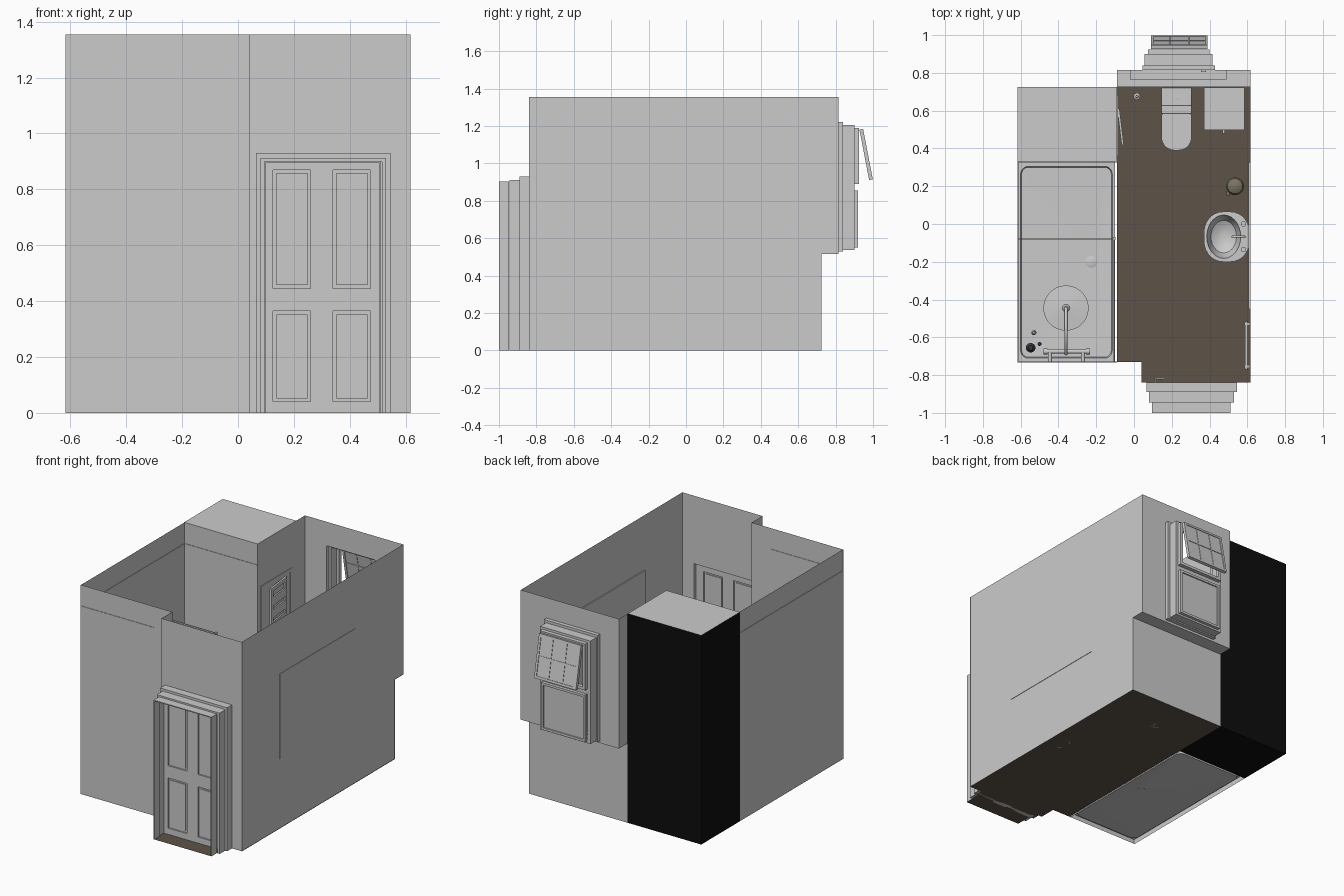
import bpy, bmesh, math
from mathutils import Matrix

if "Cube" in bpy.data.objects:
    bpy.data.objects.remove(bpy.data.objects["Cube"])

def mat(name, r, g, b):
    m = bpy.data.materials.new(name)
    m.diffuse_color = (r, g, b, 1)
    m.use_nodes = True
    m.node_tree.nodes["Principled BSDF"].inputs["Base Color"].default_value = m.diffuse_color
    return m

BROWN = mat("brown_floor", .11, .085, .065)
BLACK = mat("black", .004, .004, .004)
TILE = mat("tile", .62, .62, .62)
OLIVE = mat("olive", .2, .18, .12)
DARK = mat("dark_plastic", .04, .04, .05)
BLUE = mat("blue_plastic", .05, .15, .5)
W, H, YB, YF = .617, 1.355, .725, -.73
smooth = []

def finish(name, bm, m=None, soft=False):
    me = bpy.data.meshes.new(name)
    bm.to_mesh(me)
    bm.free()
    ob = bpy.data.objects.new(name, me)
    bpy.context.collection.objects.link(ob)
    if m:
        me.materials.append(m)
    if soft:
        smooth.append(ob)
    return ob

def boxes(name, items, m=None, bevel=0):
    """Boxes given as x0, x1, y0, y1, z0, z1, joined in one object."""
    bm = bmesh.new()
    for x0, x1, y0, y1, z0, z1 in items:
        M = Matrix.Translation(((x0+x1)/2, (y0+y1)/2, (z0+z1)/2)) @ Matrix.Diagonal((x1-x0, y1-y0, z1-z0, 1))
        bmesh.ops.create_cube(bm, size=1, matrix=M)
    ob = finish(name, bm, m)
    if bevel:
        b = ob.modifiers.new("bevel", 'BEVEL')
        b.width, b.segments = bevel, 3
        smooth.append(ob)
    return ob

def sheets(name, items, m=None):
    """Flat rectangles: ranges with one zero-width axis."""
    bm = bmesh.new()
    for x0, x1, y0, y1, z0, z1 in items:
        if z0 == z1:
            p = [(x0, y0, z0), (x1, y0, z0), (x1, y1, z0), (x0, y1, z0)]
        else:
            p = [(x0, y0, z0), (x1, y1, z0), (x1, y1, z1), (x0, y0, z1)]
        bm.faces.new([bm.verts.new(v) for v in p])
    return finish(name, bm, m)

def frame(x0, x1, y0, y1, z0, z1, w, bottom=True):
    f = [(x0, x0+w, y0, y1, z0, z1), (x1-w, x1, y0, y1, z0, z1), (x0+w, x1-w, y0, y1, z1-w, z1)]
    return f + ([(x0+w, x1-w, y0, y1, z0, z0+w)] if bottom else [])

def holed(x0, x1, y, z0, z1, a0, a1, b0, b1):
    """Wall rectangles around an opening a0..a1 by b0..b1."""
    return [(x0, a0, y, y, z0, z1), (a1, x1, y, y, z0, z1), (a0, a1, y, y, b1, z1)] + (
        [(a0, a1, y, y, z0, b0)] if b0 > z0 else [])

def ring(x0, x1, y0, y1, rx, ry, z, n=8):
    pts = []
    for q, (cx, cy) in enumerate([(x1-rx, y1-ry), (x0+rx, y1-ry), (x0+rx, y0+ry), (x1-rx, y0+ry)]):
        for i in range(n):
            a = (q + i/(n-1)*.999) * math.pi/2
            pts.append((cx+rx*math.cos(a), cy+ry*math.sin(a), z))
    return pts

def loft(name, loops, m=None, start=True, end=True):
    bm = bmesh.new()
    vs = [[bm.verts.new(p) for p in l] for l in loops]
    for a, b in zip(vs, vs[1:]):
        for i in range(len(a)):
            j = (i+1) % len(a)
            bm.faces.new((a[i], a[j], b[j], b[i]))
    if start:
        bm.faces.new(vs[0][::-1])
    if end:
        bm.faces.new(vs[-1])
    return finish(name, bm, m, True)

def turned(name, cx, cy, profile, m=None):
    return loft(name, [ring(cx-r, cx+r, cy-r, cy+r, r, r, z) for r, z in profile], m)

def tube(name, pts, r):
    cu = bpy.data.curves.new(name, 'CURVE')
    cu.dimensions, cu.bevel_depth, cu.bevel_resolution, cu.use_fill_caps = '3D', r, 3, True
    s = cu.splines.new('POLY')
    s.points.add(len(pts)-1)
    for p, c in zip(s.points, pts):
        p.co = (*c, 1)
    ob = bpy.data.objects.new(name, cu)
    bpy.context.collection.objects.link(ob)

# Walls, floor and window ledge
sheets("floor", [(-.09, W, YF, YB, 0, 0), (.04, W, -.84, YF, 0, 0), (.065, .545, -.89, -.84, 0, 0),
                 (.08, .53, -.945, -.89, 0, 0), (.095, .51, -1, -.945, 0, 0)], BROWN)
sheets("right_wall", [(W-.003, W-.003, -.84, YB, 0, H), (W-.003, W-.003, YB, .815, .515, H)])
sheets("left_wall", [(-W+.003, -W+.003, YF, .33, 0, H)])
sheets("front_wall", [(-W, .04, YF, YF, 0, H), (.04, .04, -.84, YF, 0, H)]
       + holed(.04, W, -.84, 0, H, .08, .53, 0, .915))
sheets("back_wall", [(-.09, W, YB, YB, 0, .515), (-.09, -.09, YB, .815, .515, H)]
       + holed(-.09, W, .815, .515, H, .06, .41, .54, 1.2))
sheets("window_ledge", [(-.09, W, YB, .815, .515, .515)])
boxes("ledge_board", [(-.02, .49, .765, .815, .516, .524)])

# Boxed-in corner column, dark on its outer sides
sheets("column_faces", [(-W, -.09, .33, .33, 0, H), (-.09, -.09, .33, YB, 0, H), (-W, -.09, .33, YB, H, H)])
sheets("column_outer", [(-W, -.09, YB, YB, 0, H), (-W, -W, .33, YB, 0, H), (-W, -.09, .33, YB, 0, 0)], BLACK)

# Shower wall tiles and mirror
boxes("shower_tiles", [(-W, -.09, YF-.003, YF+.003, .03, 1.22), (-W, -W+.006, YF, .33, .03, 1.22),
                       (-W+.006, -.09, .326, .329, .03, 1.22)], TILE)
boxes("mirror", [(W-.01, W, -.45, .325, .45, 1.0)])

# Front door in a stepped lining
boxes("door_lining", frame(.065, .545, -.89, -.84, 0, .93, .015, False)
      + frame(.08, .53, -.945, -.89, 0, .912, .015, False) + frame(.095, .51, -1, -.945, 0, .902, .006, False))
boxes("door_leaf", [(.08, .53, -.885, -.87, 0, .915)]
      + [(a, b, -.895, -.86, 0, .912) for a, b in ((.08, .125), (.26, .34), (.475, .53))]
      + [(a, b, -.895, -.86, c, d) for a, b in ((.125, .26), (.34, .475)) for c, d in ((0, .04), (.365, .445), (.87, .912))])
for i, x in enumerate((.125, .34)):
    for j, (z0, z1) in enumerate(((.04, .365), (.445, .87))):
        boxes(f"door_panel_{i}{j}", [(x+.012, x+.123, -.891, -.864, z0+.012, z1-.012)])
boxes("door_handle", [(.1, .125, -.86, -.85, .38, .46)])
tube("door_lever", [(.112, -.86, .43), (.112, -.82, .43), (.165, -.82, .43)], .006)

# Back window: casing, fixed lower sash and top-hung upper sash
boxes("window_casing", frame(.045, .43, .815, .84, .53, 1.222, .02) + frame(.055, .415, .84, .9, .538, 1.205, .022))
boxes("lower_sash", frame(.08, .395, .9, .92, .55, .855, .015) + [(.095, .38, .906, .912, .565, .84)])
boxes("upper_sash_frame", frame(.075, .4, .9, .925, .89, 1.19, .018))
boxes("window_transom", [(.075, .4, .86, .9, .855, .89)])
sash = boxes("open_sash", frame(.09, .39, -.01, .01, -.275, 0, .015) + [(.1, .38, -.006, .006, -.265, -.01)]
             + [(x-.003, x+.003, -.009, .009, -.265, -.01) for x in (.19, .29)]
             + [(.1, .38, -.009, .009, -.14, -.134)])
sash.location, sash.rotation_euler = (0, .937, 1.183), (.19, 0, 0)
boxes("window_latch", [(.355, .38, .805, .83, .85, .865)])

# Slatted cupboard door, ajar on the column
boxes("cupboard_frame", frame(-.32/2, .32/2, -.004, .004, -.27, .27, .02)).matrix_world = \
    Matrix.Translation((-.09, .52, .8)) @ Matrix.Rotation(math.pi/2, 4, 'Z')
door = boxes("cupboard_door", frame(0, .195, -.006, .006, .55, 1.04, .025)
             + [(.025, .17, -.005, .005, .6+i*.08, .655+i*.08) for i in range(5)])
door.location, door.rotation_euler = (-.083, .612, 0), (0, 0, -math.pi/2+.12)

# Shower tray with floor falling to the drain
dr = (-.262, -.19, -.236, -.164, .036, .036)
loft("shower_tray", [ring(-W, -.1, YF, .33, .002, .002, z) for z in (0, .03)]
     + [ring(-.6, -.115, -.71, .305, .04, .04, .03), ring(-.595, -.12, -.705, .3, .036, .036, .014), ring(*dr, .004)],
     None, False, True)
turned("drain_cover", -.226, -.2, [(.03, .003), (.03, .008), (.026, .01)])

# Glass screen with stay bar
boxes("shower_screen", [(-.108, -.102, YF, -.075, .03, .93)])
boxes("screen_post", [(-.11, -.098, -.085, -.07, .03, .935)])
boxes("stay_bar", [(-W, -.1, -.083, -.077, .925, .933)])

# Mixer bar, riser and rain head
tube("mixer_bar", [(-.475, -.675, .5), (-.24, -.675, .5)], .011)
for i, x in enumerate((-.445, -.27)):
    tube(f"mixer_inlet_{i}", [(x, -.73, .5), (x, -.675, .5)], .011)
for i, x in enumerate((-.48, -.255)):
    tube(f"mixer_knob_{i}", [(x, -.675, .5), (x+.022, -.675, .5)], .015)
tube("shower_riser", [(-.36, -.675, .5), (-.36, -.69, .97), (-.36, -.445, .97), (-.36, -.445, .95)], .008)
turned("shower_head", -.36, -.445, [(.118, .935), (.12, .939), (.12, .945), (.02, .953), (.012, .96)])

# Bottles on the tray
for n, x, y, r, h, m in (("dark", -.547, -.655, .025, .1, DARK), ("blue", -.5, -.635, .01, .08, BLUE), ("pale", -.53, -.575, .013, .08, None)):
    turned(n+"_bottle", x, y, [(r, .014), (r, h), (r*.5, h+.015), (r*.5, h+.03)], m)

# Toilet
loft("toilet_pan", [ring(.17, .28, .45, .7, .05, .05, 0), ring(.17, .28, .44, .7, .05, .05, .08),
                    ring(.15, .3, .395, .7, .074, .074, .15), ring(.15, .3, .395, .7, .074, .074, .175)])
loft("toilet_seat", [ring(.145, .305, .39, .63, r, r, z) for r, z in ((.079, .177), (.079, .192), (.07, .196))])
boxes("seat_hinge", [(.145, .305, .585, .63, .175, .205)], None, .004)
boxes("cistern", [(.15, .3, .632, .72, .175, .35)], None, .008)
boxes("cistern_lid", [(.145, .305, .625, .722, .35, .368)], None, .005)
turned("flush_button", .225, .67, [(.012, .367), (.012, .373), (.005, .374)])

# Wash basin, pedestal and tap
cx, cy = .475, -.067
loft("wash_basin", [ring(.45, .6, -.13, -.005, .06, .06, .25), ring(.385, .61, -.185, .05, .1, .1, .33),
                    ring(.37, .612, -.2, .065, .1, .11, .365), ring(.37, .612, -.2, .065, .1, .11, .38)]
     + [ring(cx-.09*s, cx+.09*s, cy-.115*s, cy+.115*s, .09*s, .115*s, z) for s, z in ((1, .381), (.93, .35), (.75, .31), (.4, .29), (.12, .287))])
loft("basin_pedestal", [ring(.48, .6, -.125, -.01, .05, .05, 0), ring(.49, .6, -.115, -.02, .045, .045, .1), ring(.48, .6, -.125, -.01, .05, .05, .26)])
turned("basin_plug", cx, cy, [(.012, .287), (.012, .291)])
tube("basin_tap", [(.585, cy, .38), (.585, cy, .425), (.525, cy, .42), (.522, cy, .405)], .006)
for i, y in enumerate((-.135, 0)):
    turned(f"tap_handle_{i}", .58, y, [(.009, .38), (.009, .4), (.014, .405), (.014, .412)])

# Side cabinet, bin and brush holder
boxes("cabinet", [(.375, .58, .505, .72, 0, .385), (.38, .575, .498, .505, .02, .375)])
boxes("cabinet_top", [(.37, .585, .498, .722, .385, .395)])
tube("cabinet_knob", [(.475, .5, .3), (.475, .48, .3)], .008)
turned("pedal_bin", .535, .2, [(.043, 0), (.046, .005), (.046, .12), (.047, .123), (.04, .14), (.022, .15), (.006, .153)], OLIVE)
boxes("bin_pedal", [(.49, .505, .15, .175, .006, .011)], OLIVE)
turned("brush_holder", .015, .675, [(.018, 0), (.018, .08), (.008, .085), (.006, .17)])

# Towel rail
for i, z in enumerate((.42, .5)):
    tube(f"towel_rail_{i}", [(.595, -.77, z), (.595, -.515, z)], .008)
for i, y in enumerate((-.755, -.53)):
    boxes(f"towel_bracket_{i}", [(.585, W-.003, y-.008, y+.008, .41, .51)])

# Smooth shading with sharp edges kept
bpy.ops.object.select_all(action='DESELECT')
for ob in smooth:
    ob.select_set(True)
bpy.context.view_layer.objects.active = smooth[0]
bpy.ops.object.shade_smooth_by_angle(angle=math.radians(35))
